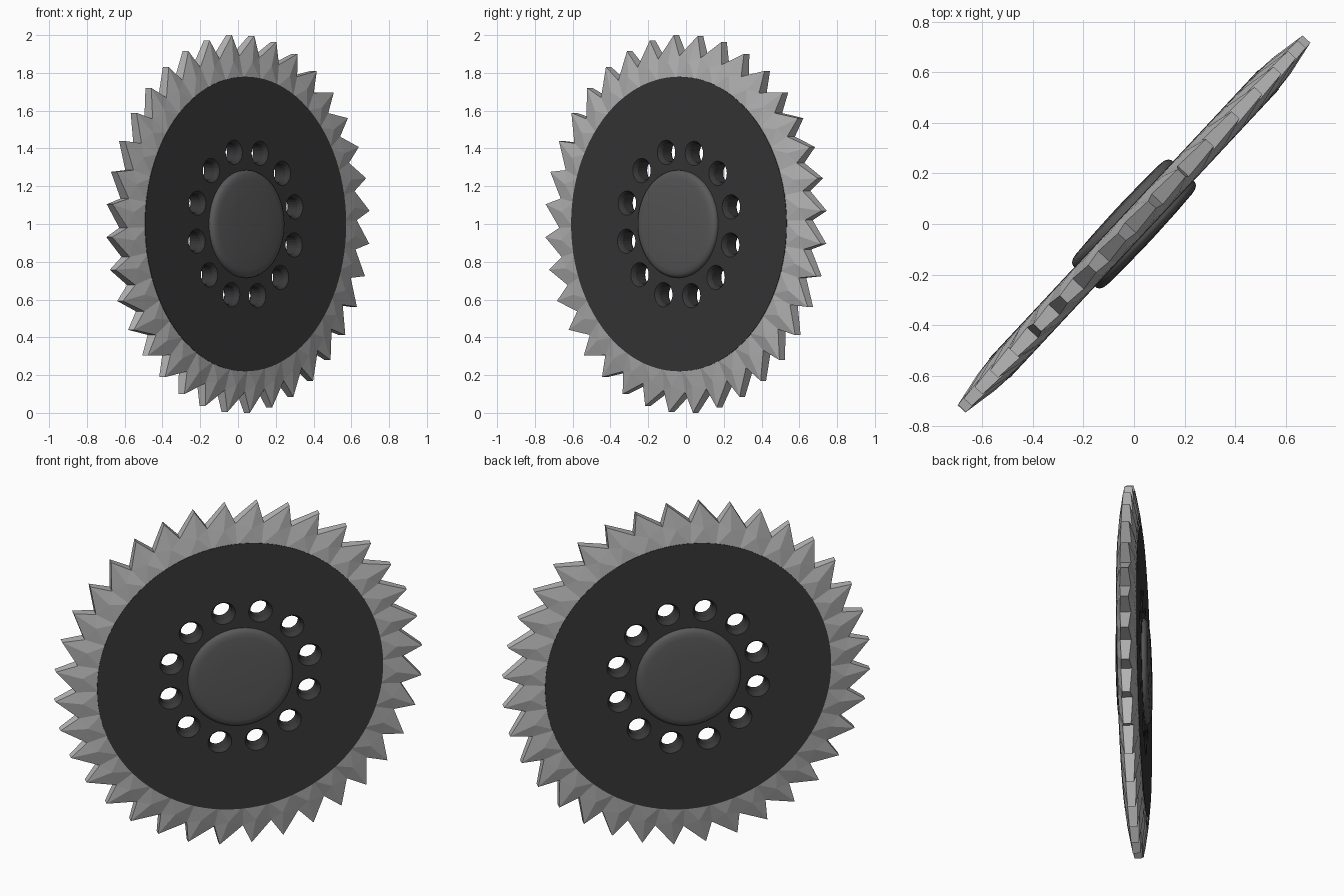
import bpy, bmesh, math
from mathutils import Matrix, Vector

if "Cube" in bpy.data.objects:
    bpy.data.objects.remove(bpy.data.objects["Cube"])

# Blade frame: local x along the disc, local y up, local z out of the face
U, N = Vector((0.682, 0.731, 0)), Vector((0.731, -0.682, 0))
FRAME = Matrix(((U.x, 0, N.x, 0), (U.y, 0, N.y, 0), (0, 1, 0, 1), (0, 0, 0, 1)))


def material(name, v):
    m = bpy.data.materials.new(name)
    m.diffuse_color = (v, v, v, 1)
    m.use_nodes = True
    m.node_tree.nodes["Principled BSDF"].inputs["Base Color"].default_value = m.diffuse_color
    return m


STEEL = material("pale steel", 0.46)
DARK = material("dark grey", 0.04)
HUB = material("mid grey", 0.10)


def finish(name, bm, mat, smooth=None):
    bmesh.ops.recalc_face_normals(bm, faces=bm.faces)
    me = bpy.data.meshes.new(name)
    bm.to_mesh(me)
    bm.free()
    ob = bpy.data.objects.new(name, me)
    bpy.context.collection.objects.link(ob)
    ob.matrix_world = FRAME
    me.materials.append(mat)
    if smooth:
        bpy.ops.object.select_all(action='DESELECT')
        ob.select_set(True)
        bpy.context.view_layer.objects.active = ob
        bpy.ops.object.shade_smooth_by_angle(angle=math.radians(smooth))
    return ob


def polar(r, deg, h=0.0):
    a = math.radians(deg)
    return Vector((r * math.cos(a), r * math.sin(a), h))


def lathe(bm, profile, segs, centre=Vector((0, 0, 0))):
    """Revolve a (radius, height) profile about z and cap both ends."""
    rings = [[bm.verts.new(centre + polar(r, 360 * i / segs, h)) for i in range(segs)]
             for r, h in profile]
    for a, b in zip(rings, rings[1:]):
        for i in range(segs):
            j = (i + 1) % segs
            bm.faces.new((a[i], a[j], b[j], b[i]))
    bm.faces.new(rings[0])
    bm.faces.new(rings[-1])


def mirrored(half):
    return half + [(r, -h) for r, h in reversed(half)]


# Toothed ring: faceted teeth on both sides, joined by the cutting edge
TEETH, PITCH = 36, 10
bm = bmesh.new()
sides = []
for s in (1, -1):
    inner, gullet, tip, mid = [], [], [], []
    for k in range(TEETH):
        a = k * PITCH + 4
        inner.append(bm.verts.new(polar(0.768, a - 2.7, s * 0.0545)))
        gullet.append(bm.verts.new(polar(0.89, a - 2.7, s * 0.030)))
        tip.append(bm.verts.new(polar(1.002, a, s * 0.021)))
        mid.append(bm.verts.new(polar(0.86, a + 1.8, s * 0.047)))
    for k in range(TEETH):
        n = (k + 1) % TEETH
        for f in ((inner[k], mid[k], inner[n]), (inner[k], gullet[k], mid[k]),
                  (gullet[k], tip[k], mid[k]), (mid[k], tip[k], gullet[n]),
                  (mid[k], gullet[n], inner[n])):
            bm.faces.new(f)
    sides.append((gullet, tip))
(g0, t0), (g1, t1) = sides
for k in range(TEETH):
    n = (k + 1) % TEETH
    bm.faces.new((g0[k], t0[k], t1[k], g1[k]))
    bm.faces.new((t0[k], g0[n], g1[n], t1[k]))
finish("toothed_ring", bm, STEEL)

# Dark disc
bm = bmesh.new()
lathe(bm, mirrored([(0.78, 0.056)]), 96)
disc = finish("disc", bm, DARK, 30)

# Ring of twelve countersunk holes, cut from the disc
bm = bmesh.new()
for k in range(12):
    lathe(bm, mirrored([(0.067, 0.08), (0.065, 0.056), (0.057, 0.046), (0.050, 0.032)]),
          24, polar(0.39, 13.5 + 30 * k))
cutter = finish("hole_cutter", bm, DARK)
cutter.hide_render = True
cutter.hide_viewport = True
cutter.display_type = 'WIRE'
cut = disc.modifiers.new("holes", 'BOOLEAN')
cut.operation = 'DIFFERENCE'
cut.solver = 'EXACT'
cut.object = cutter

# Round hub standing proud on both faces
bm = bmesh.new()
lathe(bm, mirrored([(0.02, 0.093), (0.14, 0.091), (0.24, 0.087), (0.265, 0.083),
                    (0.279, 0.075), (0.285, 0.064)]), 64)
finish("hub", bm, HUB, 40)
